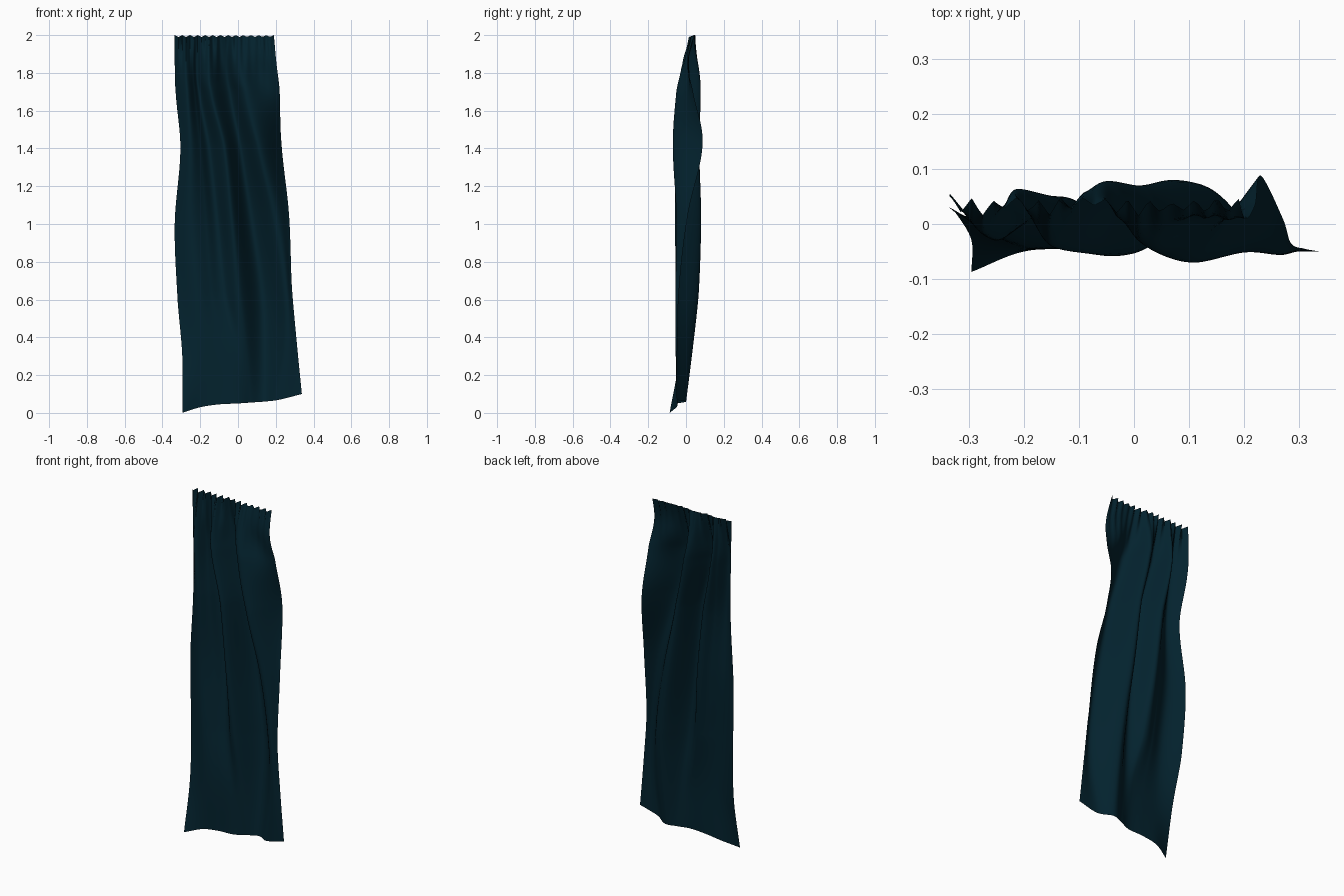
import bpy, bmesh, math

if "Cube" in bpy.data.objects:
    bpy.data.objects.remove(bpy.data.objects["Cube"])

# Fold tracks per height: (x, y) of left edge, soft ridge, slope, valley, ridge, valley, ridge, right edge
ROWS = [
    (2.0, [(-.335, .04), (-.28, .03), (-.24, .035), (-.21, .04), (-.17, .03), (-.08, .04), (0, .03), (.19, .035)]),
    (1.85, [(-.335, .05), (-.28, 0), (-.24, .03), (-.215, .052), (-.155, -.01), (-.07, .065), (.01, -.015), (.203, .01)]),
    (1.7, [(-.33, .05), (-.27, -.02), (-.23, .035), (-.2, .06), (-.142, -.042), (-.045, .078), (.04, -.05), (.22, .035)]),
    (1.4, [(-.305, .015), (-.25, -.03), (-.2, .01), (-.148, .05), (-.072, -.055), (.012, .07), (.11, -.07), (.23, .088)]),
    (1.0, [(-.335, .03), (-.25, -.02), (-.17, .01), (-.105, .042), (-.03, -.058), (.07, .08), (.19, -.05), (.27, .01)]),
    (0.6, [(-.32, .015), (-.22, -.035), (-.14, -.015), (-.07, .002), (.01, -.05), (.125, .068), (.24, -.05), (.285, -.035)]),
    (0.3, [(-.295, -.03), (-.2, -.045), (-.1, -.04), (-.02, -.035), (.045, -.03), (.14, .037), (.25, -.05), (.31, -.045)]),
    (0.0, [(-.295, -.087), (-.2, -.05), (-.1, -.045), (0, -.045), (.07, -.02), (.14, 0), (.22, -.045), (.338, -.05)]),
]
HEM = [0, .03, .045, .05, .055, .06, .07, .1]   # hem height along the tracks
NU, NV, PLEATS = 156, 90, 13


def spline(p, t):
    """Catmull-Rom through evenly indexed values."""
    i = min(int(t), len(p) - 2)
    f = t - i
    b, c = p[i], p[i + 1]
    a = p[i - 1] if i else 2 * b - c
    d = p[i + 2] if i + 2 < len(p) else 2 * c - b
    return b + .5 * f * (c - a + f * (2 * a - 5 * b + 4 * c - d + f * (3 * (b - c) + d - a)))


def row_index(z):
    for i in range(len(ROWS) - 1):
        hi, lo = ROWS[i][0], ROWS[i + 1][0]
        if z >= lo:
            return i + (hi - z) / (hi - lo)
    return len(ROWS) - 1


bm = bmesh.new()
grid = []
for j in range(NV + 1):
    z = 2 * (1 - j / NV)
    r = row_index(z)
    xs = [spline([row[1][k][0] for row in ROWS], r) for k in range(8)]
    ys = [spline([row[1][k][1] for row in ROWS], r) for k in range(8)]
    gather = max(0, 1 - (2 - z) / .35) ** 2          # pleats fade below the heading
    bulge = math.exp(-((z - 1.78) / .12) ** 2)       # fold billowing back near the right edge
    line = []
    for i in range(NU + 1):
        t = 7 * i / NU
        x, y = spline(xs, t), spline(ys, t)
        if t > 6:
            y += .03 * bulge * math.sin(math.pi * (t - 6)) ** 2
        # narrow gathered pleats at the heading
        s = (x + .335) / .525 * PLEATS
        tri = 2 * abs(2 * (s % 1) - 1) - 1
        y += .011 * gather * tri * (1 + .4 * math.sin(s * 1.7))
        hem = spline(HEM, t)
        zz = hem + (2 - hem) * z / 2 - .005 * gather * (1 - tri)
        line.append(bm.verts.new((x, y, zz)))
    grid.append(line)
for j in range(NV):
    for i in range(NU):
        bm.faces.new((grid[j][i], grid[j + 1][i], grid[j + 1][i + 1], grid[j][i + 1]))
for f in bm.faces:
    f.smooth = True

# Hanging curtain cloth
mesh = bpy.data.meshes.new("curtain")
bm.to_mesh(mesh)
bm.free()
curtain = bpy.data.objects.new("curtain", mesh)
bpy.context.collection.objects.link(curtain)
mat = bpy.data.materials.new("dark_teal_cloth")
mat.diffuse_color = (0.001, 0.016, 0.027, 1)
mat.use_nodes = True
mat.node_tree.nodes["Principled BSDF"].inputs["Base Color"].default_value = mat.diffuse_color
mesh.materials.append(mat)
